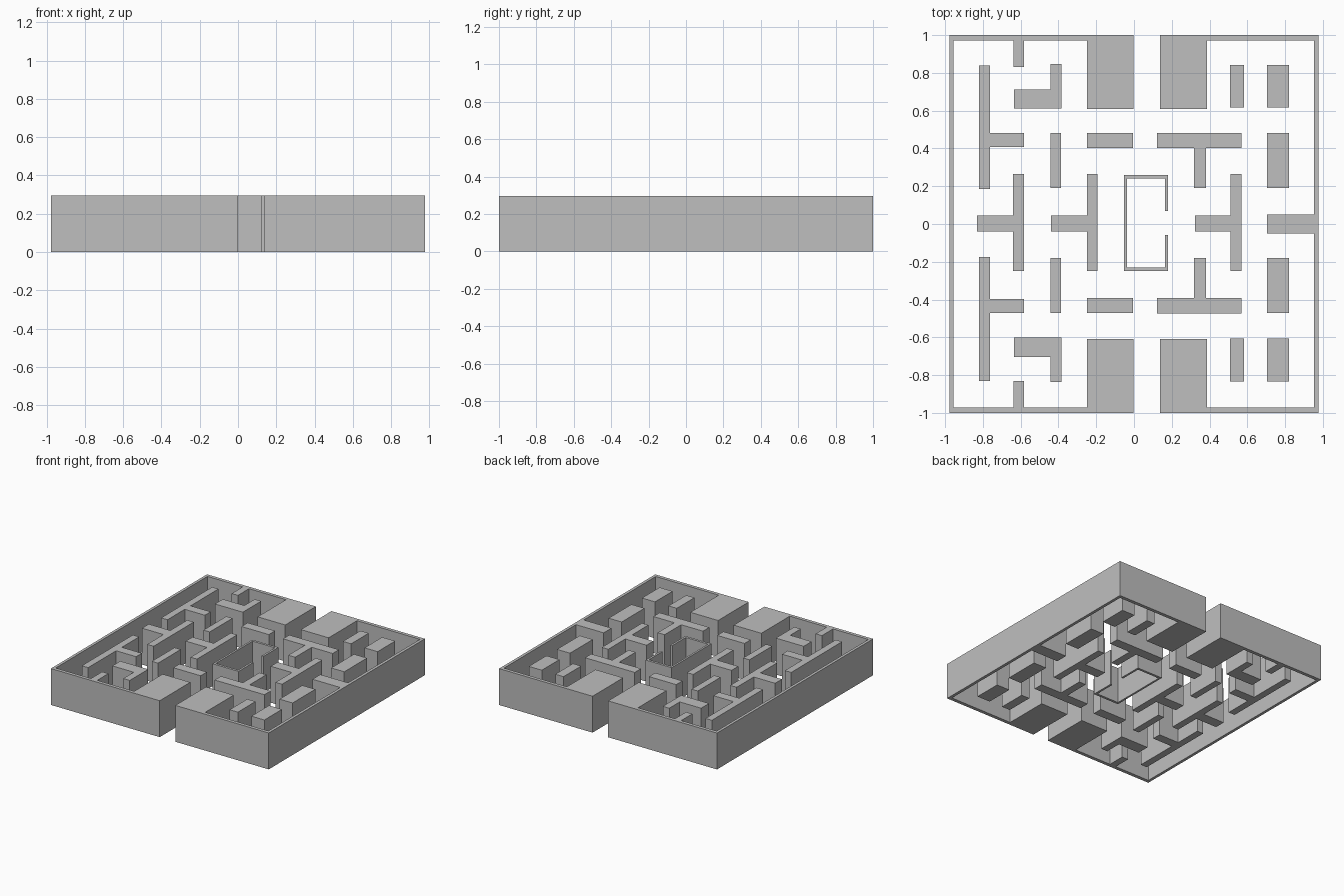
import bpy
import bmesh

HEIGHT = 0.295
AXIS = 0.005  # line about which the inner walls mirror front to back

if "Cube" in bpy.data.objects:
    bpy.data.objects.remove(bpy.data.objects["Cube"], do_unlink=True)

grey = bpy.data.materials.new("wall grey")
grey.use_nodes = True
colour = (0.52, 0.52, 0.52, 1)
grey.diffuse_color = colour
grey.node_tree.nodes["Principled BSDF"].inputs["Base Color"].default_value = colour


def wall(name, outline):
    """Extrude a flat outline to full wall height."""
    bm = bmesh.new()
    base = bm.faces.new([bm.verts.new((x, y, 0)) for x, y in outline])
    top = bmesh.ops.extrude_face_region(bm, geom=[base], use_keep_orig=True)["geom"]
    moved = [g for g in top if isinstance(g, bmesh.types.BMVert)]
    bmesh.ops.translate(bm, verts=moved, vec=(0, 0, HEIGHT))
    bmesh.ops.recalc_face_normals(bm, faces=bm.faces)
    mesh = bpy.data.meshes.new(name)
    bm.to_mesh(mesh)
    bm.free()
    mesh.materials.append(grey)
    obj = bpy.data.objects.new(name, mesh)
    bpy.context.collection.objects.link(obj)


def flipped(outline, axis):
    return [(x, 2 * axis - y) for x, y in reversed(outline)]


def symmetric(name, half, axis=0):
    """One wall whose front half mirrors its back half."""
    wall(name, half + flipped(half, axis))


def pair(name, outline):
    """A back wall and its mirrored front twin."""
    wall("back_" + name, outline)
    wall("front_" + name, flipped(outline, AXIS))


def rect(x0, x1, y0, y1):
    return [(x0, y0), (x1, y0), (x1, y1), (x0, y1)]


def branched(far, near, start, end, stem0, stem1, tip, along_x=False):
    """A bar with a stem leaving its near side, as a T or an L."""
    points = [(near, start), (near, stem0), (tip, stem0), (tip, stem1),
              (near, stem1), (near, end), (far, end), (far, start)]
    points = list(dict.fromkeys(points))
    return [(b, a) for a, b in points] if along_x else points


# Outer walls with their gate blocks and stubs
symmetric("right_outer_wall", [
    (-.955, .972), (-.638, .972), (-.638, .83), (-.582, .83), (-.582, .972),
    (-.25, .972), (-.25, .608), (-.002, .608), (-.002, 1), (-.978, 1)])
symmetric("left_outer_wall", [
    (.703, .05), (.952, .05), (.952, .972), (.387, .972),
    (.387, .608), (.138, .608), (.138, 1), (.976, 1)])

# Thin central room, open on the left side
symmetric("central_room", [
    (-.037, .24), (.163, .24), (.163, .068),
    (.18, .068), (.18, .26), (-.053, .26)], AXIS)

# T walls on the middle line
for name, far, near, tip in (("outer_right_tee", -.582, -.64, -.832),
                             ("inner_right_tee", -.193, -.25, -.44),
                             ("left_tee", .57, .512, .322)):
    wall(name, branched(far, near, -.25, .265, -.041, .046, tip))

# Branched walls, mirrored front to back
pair("side_tee", branched(-.82, -.763, .186, .84, .408, .482, -.583))
pair("corner_ell", branched(-.385, -.443, .611, .847, .611, .713, -.635))
pair("long_tee", branched(.483, .402, .122, .568, .318, .38, .19, along_x=True))

# Plain straight walls and blocks
pair("slim_wall", rect(-.443, -.387, .19, .482))
pair("short_wall", rect(-.25, -.005, .402, .482))
pair("slim_block", rect(.508, .582, .617, .843))
pair("corner_block", rect(.703, .82, .617, .843))
pair("side_block", rect(.703, .82, .19, .482))
